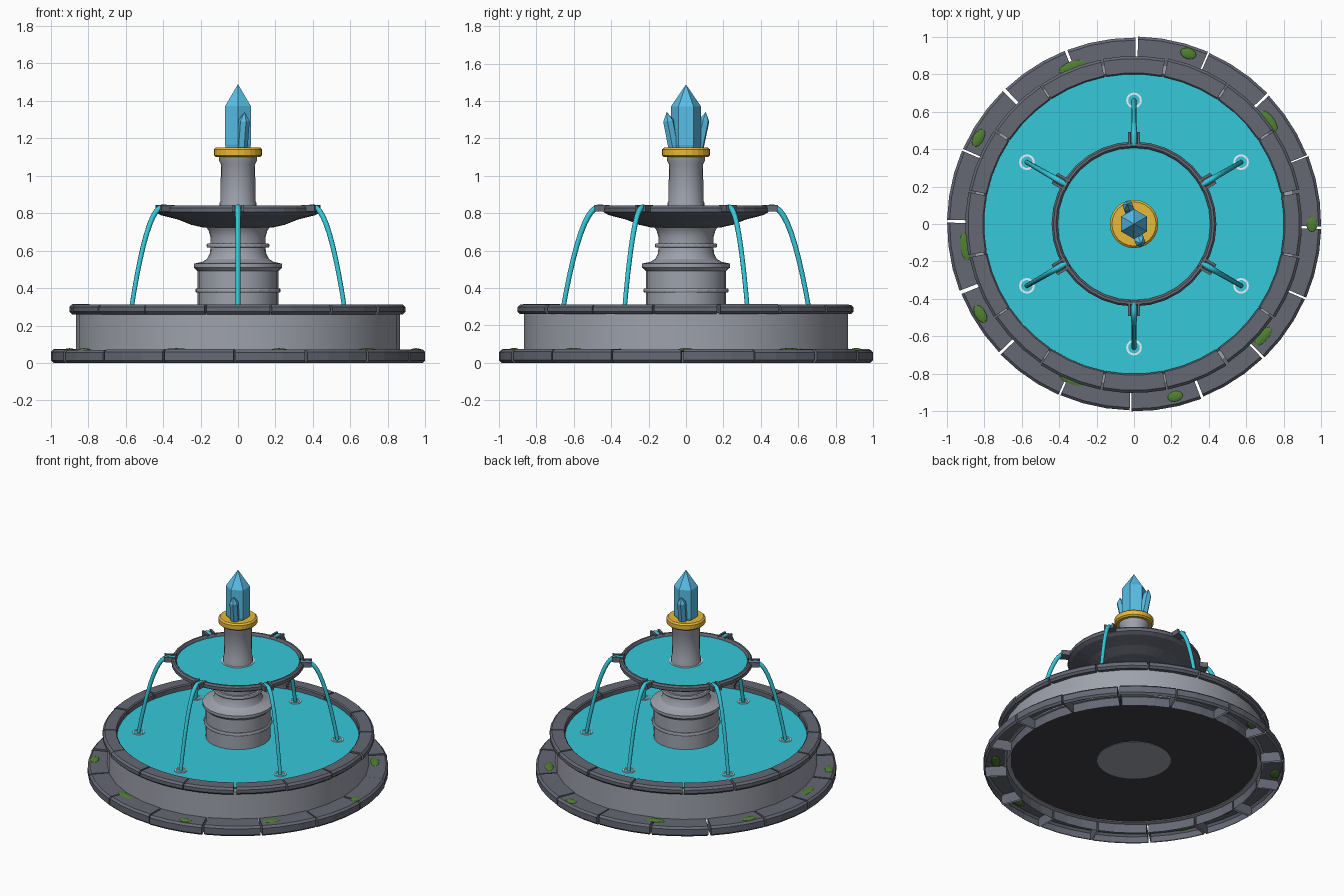
import bpy, bmesh, math, random
from mathutils import Vector, Matrix

if "Cube" in bpy.data.objects:
    bpy.data.objects.remove(bpy.data.objects["Cube"])

random.seed(4)


def mat(name, c):
    m = bpy.data.materials.new(name)
    m.diffuse_color = (*c, 1)
    m.use_nodes = True
    m.node_tree.nodes["Principled BSDF"].inputs["Base Color"].default_value = m.diffuse_color
    return m


DARK = mat("dark_stone", (0.13, 0.14, 0.175))
FLOOR = mat("floor_dark", (0.05, 0.05, 0.06))
WATER = mat("water", (0.035, 0.58, 0.7))
FOAM = mat("foam", (0.85, 0.92, 0.95))
GOLD = mat("gold", (0.82, 0.48, 0.04))
CRYSTAL = mat("crystal", (0.1, 0.52, 0.8))
MOSS = mat("moss", (0.08, 0.22, 0.03))
STONE = mat("stone", (0.34, 0.36, 0.41))


def finish(bm, name, m, smooth=None):
    bmesh.ops.recalc_face_normals(bm, faces=bm.faces)
    me = bpy.data.meshes.new(name)
    bm.to_mesh(me)
    bm.free()
    ob = bpy.data.objects.new(name, me)
    bpy.context.collection.objects.link(ob)
    me.materials.append(m)
    if smooth:
        bpy.ops.object.select_all(action='DESELECT')
        ob.select_set(True)
        bpy.context.view_layer.objects.active = ob
        bpy.ops.object.shade_smooth_by_angle(angle=math.radians(smooth))
    return ob


def lathe(name, prof, sides, m, closed=False, smooth=None, at=(0, 0)):
    """Spin a (radius, z) profile; open profiles get end caps."""
    bm = bmesh.new()
    rings = []
    for r, z in prof:
        rings.append([bm.verts.new((at[0] + r * math.cos(2 * math.pi * i / sides),
                                    at[1] + r * math.sin(2 * math.pi * i / sides), z))
                      for i in range(sides)])
    pairs = list(zip(rings, rings[1:]))
    if closed:
        pairs.append((rings[-1], rings[0]))
    for a, b in pairs:
        for i in range(sides):
            j = (i + 1) % sides
            bm.faces.new((a[i], a[j], b[j], b[i]))
    if not closed:
        bm.faces.new(rings[0])
        bm.faces.new(rings[-1])
    return finish(bm, name, m, smooth)


def disc(name, r, z, sides, m):
    bm = bmesh.new()
    bmesh.ops.create_circle(bm, cap_ends=True, radius=r, segments=sides,
                            matrix=Matrix.Translation((0, 0, z)))
    return finish(bm, name, m)


def stone_ring(name, n, offset, r0, r1, z0, z1, gap, jit, open_base):
    """Ring of separate curved blocks with bevelled edges."""
    bm = bmesh.new()
    for k in range(n):
        a0 = offset + 2 * math.pi * k / n + gap * random.uniform(.3, 1)
        a1 = offset + 2 * math.pi * (k + 1) / n - gap * random.uniform(.3, 1)
        ro, top = r1 - random.uniform(0, jit), z1 - random.uniform(0, jit * .5)
        b = 0.014
        # cross-section with chamfered top and bottom outer edges
        sec = [(r0, z0), (ro - b, z0), (ro, z0 + b), (ro, top - b),
               (ro - b, top), (r0 + b * .5, top), (r0, top - b * .5)]
        segs = 3
        cuts = []
        for i in range(segs + 1):
            a = a0 + (a1 - a0) * i / segs
            cuts.append([bm.verts.new((r * math.cos(a), r * math.sin(a), z)) for r, z in sec])
        for p, q in zip(cuts, cuts[1:]):
            for i in range(1 if open_base else 0, len(sec)):
                j = (i + 1) % len(sec)
                bm.faces.new((p[i], p[j], q[j], q[i]))
        bm.faces.new(cuts[0])
        bm.faces.new(cuts[-1])
    return finish(bm, name, m=DARK)


# Basin: base stones, wall, rim stones, floor and water
stone_ring("base_stones", 16, math.radians(-1), 0.845, 1.003, 0, 0.074, 0.011, 0.01, True)
lathe("basin_wall", [(0.815, 0.065), (0.865, 0.065), (0.865, 0.27), (0.815, 0.27)], 32, STONE,
      closed=True, smooth=30)
stone_ring("rim_stones", 16, math.radians(11.25), 0.8, 0.903, 0.26, 0.314, 0.011, 0.008, False)
disc("basin_floor", 0.815, 0.07, 32, FLOOR)
disc("basin_water", 0.805, 0.275, 48, WATER)

# Pedestal
lathe("pedestal", [(0.245, 0.068), (0.245, 0.1), (0.215, 0.12), (0.215, 0.49), (0.236, 0.51),
                   (0.236, 0.53), (0.19, 0.54), (0.165, 0.555), (0.15, 0.585), (0.146, 0.63),
                   (0.148, 0.675), (0.158, 0.71), (0.18, 0.735)], 24, STONE, smooth=30)
for name, r, z in (("lower_band", 0.228, 0.387), ("upper_band", 0.167, 0.627)):
    lathe(name, [(r - .03, z - .011), (r - .004, z - .011), (r, z - .005), (r, z + .005),
                 (r - .004, z + .011), (r - .03, z + .011)], 24, STONE)

# Upper bowl and its water
lathe("bowl", [(0.14, 0.722), (0.18, 0.722), (0.25, 0.738), (0.32, 0.766), (0.415, 0.79),
               (0.44, 0.805), (0.44, 0.828), (0.43, 0.84), (0.417, 0.84), (0.41, 0.832),
               (0.40, 0.80), (0.14, 0.775)], 32, DARK)
disc("bowl_water", 0.412, 0.822, 32, WATER)

# Column, gold collar
lathe("column", [(0.1, 0.78), (0.1, 0.85), (0.094, 0.865), (0.091, 1.06), (0.101, 1.08),
                 (0.101, 1.11)], 20, STONE, smooth=30)
lathe("gold_collar", [(0.118, 1.1), (0.129, 1.109), (0.129, 1.14), (0.118, 1.15)], 24, GOLD)


def ring(name, x, y, z, r, w):
    lathe(name, [(r - w, z), (r, z), (r, z + .005), (r - w, z + .005)], 16, FOAM,
          closed=True, at=(x, y))


ring("column_foam", 0, 0, 0.821, 0.11, 0.012)

# Six spouts with falling streams and foam rings
for k in range(6):
    a = math.radians(30 + 60 * k)
    rot = Matrix.Rotation(a, 4, 'Z')
    bm = bmesh.new()
    for r, y, z, sx, sy, sz in ((.45, 0, .816, .08, .066, .014),
                                (.45, .026, .829, .08, .014, .03),
                                (.45, -.026, .829, .08, .014, .03)):
        bmesh.ops.create_cube(bm, size=1, matrix=rot @ Matrix.Translation((r, y, z))
                              @ Matrix.Diagonal((sx, sy, sz, 1)))
    finish(bm, f"spout_{k + 1}", DARK)

    bm = bmesh.new()
    path = [Vector((0.42, 0, 0.826))] + [Vector((0.465 + 0.195 * t / 10, 0, 0.832 - 0.557 * (t / 10) ** 2))
                                         for t in range(11)]
    prev = None
    for i, p in enumerate(path):
        d = (path[min(i + 1, len(path) - 1)] - path[max(i - 1, 0)]).normalized()
        n = Vector((0, 1, 0))
        u = n.cross(d)
        rad = 0.016 - 0.004 * i / len(path)
        cur = [bm.verts.new(rot @ (p + rad * (n * math.cos(s * math.pi / 4) + u * math.sin(s * math.pi / 4))))
               for s in range(8)]
        if prev:
            for s in range(8):
                bm.faces.new((prev[s], prev[(s + 1) % 8], cur[(s + 1) % 8], cur[s]))
        else:
            bm.faces.new(cur)
        prev = cur
    bm.faces.new(prev)
    finish(bm, f"stream_{k + 1}", WATER, 50)
    ring(f"foam_{k + 1}", 0.66 * math.cos(a), 0.66 * math.sin(a), 0.275, 0.042, 0.011)


# Crystal cluster: hexagonal prisms with pointed tips
def crystal(name, base, tip, r, shoulder):
    base, tip = Vector(base), Vector(tip)
    L = (tip - base).length
    M = Matrix.Translation(base) @ (tip - base).to_track_quat('Z', 'Y').to_matrix().to_4x4()
    ob = lathe(name, [(r * .93, 0), (r, L * .06), (r, L * shoulder), (r * .01, L)], 6, CRYSTAL)
    ob.data.transform(M @ Matrix.Rotation(math.pi / 2, 4, 'Z'))


crystal("main_crystal", (0, 0, 1.145), (0, 0, 1.487), 0.08, 0.66)
crystal("front_crystal", (0.022, -0.066, 1.15), (0.036, -0.103, 1.34), 0.03, 0.76)
crystal("back_crystal", (-0.022, 0.066, 1.15), (-0.036, 0.106, 1.34), 0.03, 0.76)

# Moss patches on the base stones
for k, (x, y, s) in enumerate([(.29, .91, .045), (-.33, .84, .08), (-.83, .46, .055), (.72, .55, .07),
                               (.95, 0, .045), (-.9, -.12, .085), (-.82, -.48, .055), (-.33, -.83, .08),
                               (.22, -.92, .045), (.69, -.6, .07)]):
    bm = bmesh.new()
    M = (Matrix.Translation((x, y, 0.068)) @ Matrix.Rotation(math.atan2(y, x), 4, 'Z')
         @ Matrix.Diagonal((.03, s, .011, 1)))
    bmesh.ops.create_icosphere(bm, subdivisions=2, radius=1, matrix=M)
    finish(bm, f"moss_{k + 1}", MOSS)
